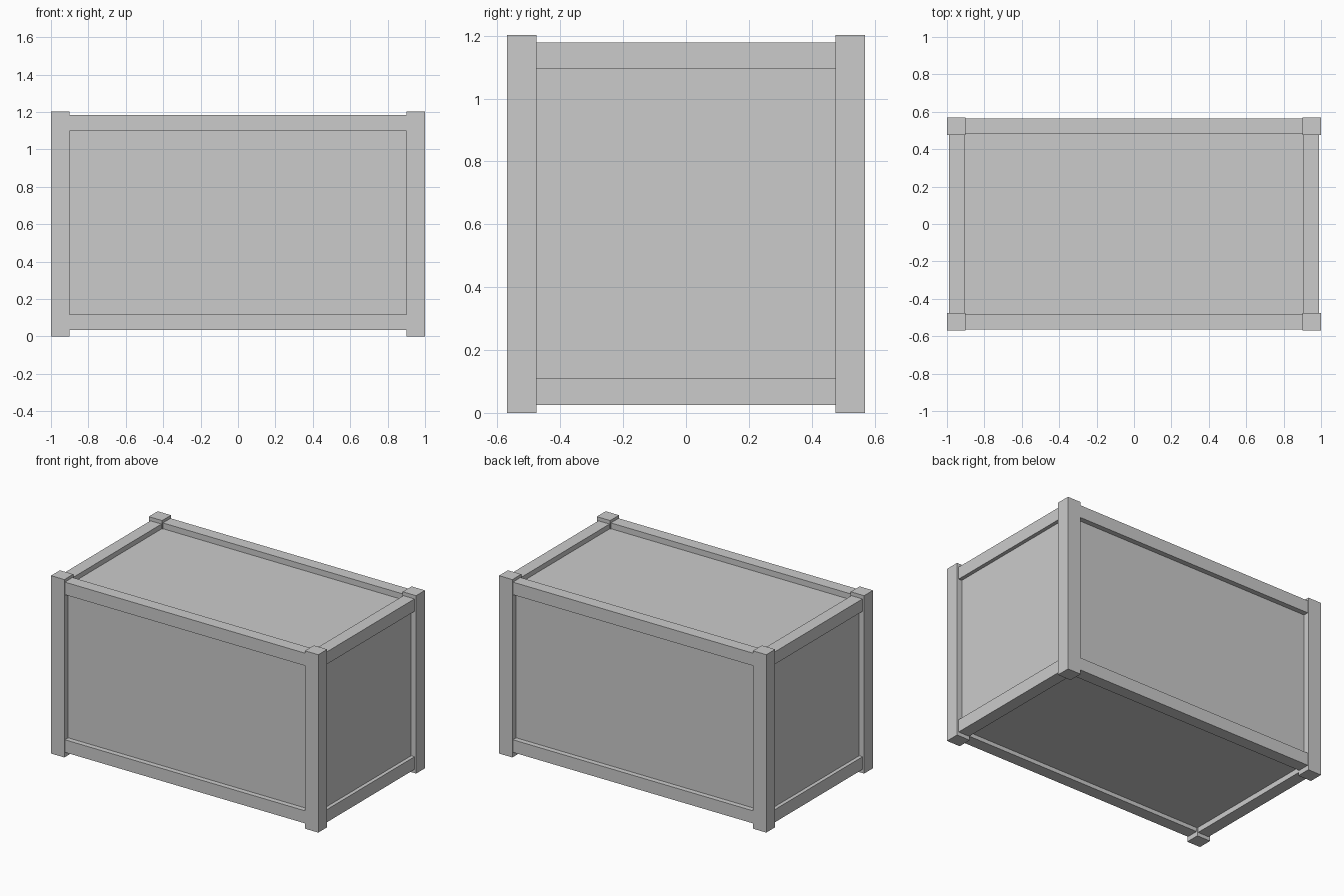
import bpy

if "Cube" in bpy.data.objects:
    bpy.data.objects.remove(bpy.data.objects["Cube"])


def box(name, x, y, z):
    """Box from (min, max) ranges on each axis."""
    bpy.ops.mesh.primitive_cube_add(
        size=1, location=[(a + b) / 2 for a, b in (x, y, z)])
    ob = bpy.context.object
    ob.name = name
    ob.scale = [b - a for a, b in (x, y, z)]
    bpy.ops.object.transform_apply(location=True, rotation=False, scale=True)
    return ob


def mirrored(name, x, y, z, axes):
    """Box repeated across the centre planes."""
    ob = box(name, x, y, z)
    mod = ob.modifiers.new("Mirror", 'MIRROR')
    mod.use_axis = axes
    mod.use_clip = False
    # the mirror works about the world centre
    pivot = ob.location.copy()
    ob.data.transform(ob.matrix_world)
    ob.location = (0, 0, 0)
    return ob


# Corner posts
mirrored("corner_posts", (0.90, 1.0), (0.475, 0.57), (0, 1.203), (True, True, False))

# Long rails on front and back, slightly higher than the side rails
for label, z in (("lower", (0.033, 0.118)), ("upper", (1.099, 1.184))):
    mirrored(label + "_long_rails", (-0.905, 0.905), (0.483, 0.565), z, (False, True, False))

# Short rails on the two ends
for label, z in (("lower", (0.025, 0.111)), ("upper", (1.094, 1.178))):
    mirrored(label + "_end_rails", (0.905, 0.988), (-0.48, 0.48), z, (True, False, False))

# Recessed panels form the closed body inside the frame
box("crate_body", (-0.963, 0.963), (-0.53, 0.53), (0.06, 1.145))
